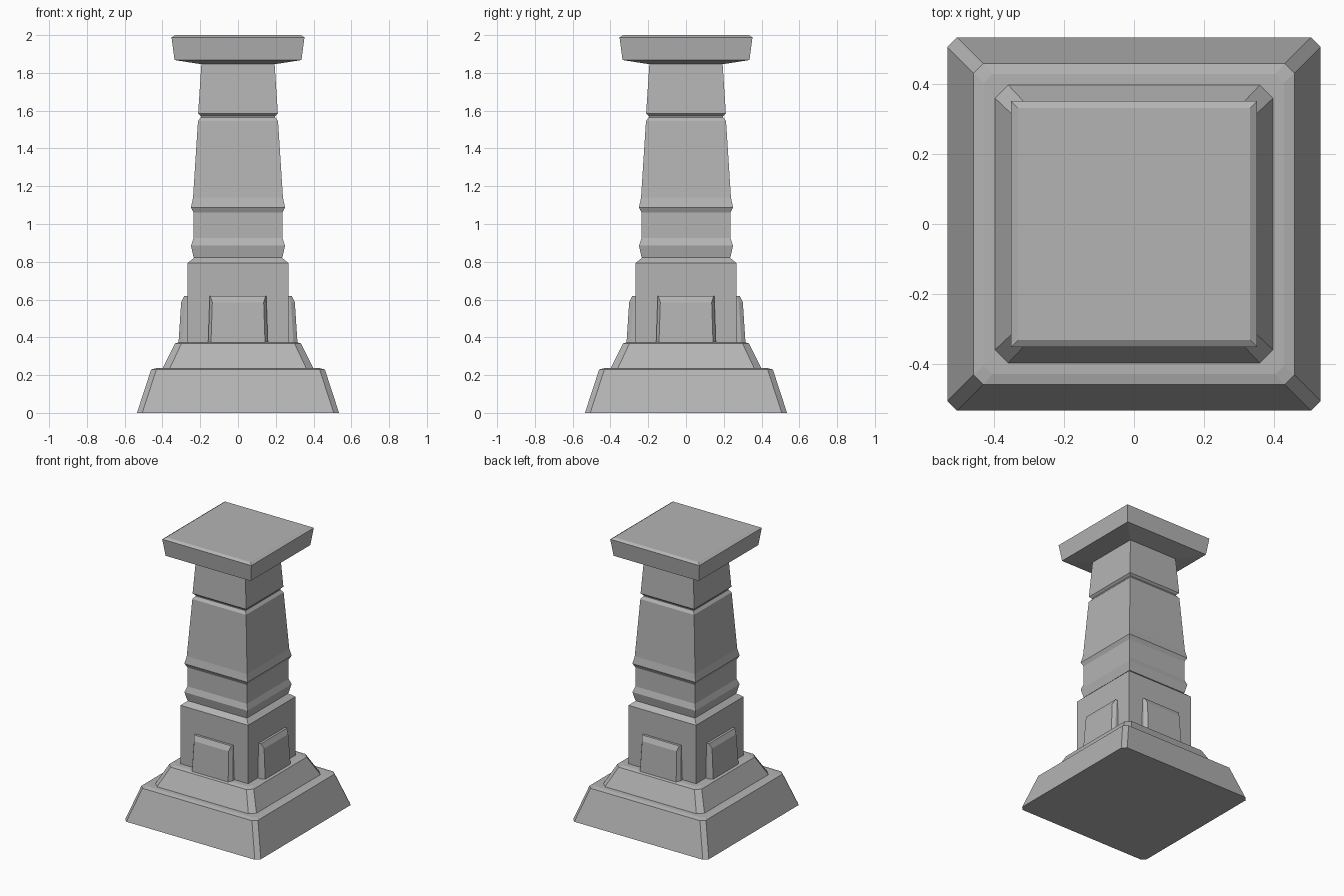
import bpy, bmesh
from math import pi
from mathutils import Matrix

if "Cube" in bpy.data.objects:
    bpy.data.objects.remove(bpy.data.objects["Cube"])

stone = bpy.data.materials.new("stone")
stone.diffuse_color = (0.456, 0.456, 0.456, 1)
stone.use_nodes = True
stone.node_tree.nodes["Principled BSDF"].inputs["Base Color"].default_value = stone.diffuse_color


def loft(name, rings):
    """Skin a stack of equal-length point rings and cap both ends."""
    bm = bmesh.new()
    loops = [[bm.verts.new(p) for p in ring] for ring in rings]
    n = len(loops[0])
    for a, b in zip(loops, loops[1:]):
        for i in range(n):
            j = (i + 1) % n
            bm.faces.new((a[i], a[j], b[j], b[i]))
    bm.faces.new(loops[0][::-1])
    bm.faces.new(loops[-1])
    bmesh.ops.recalc_face_normals(bm, faces=bm.faces[:])
    mesh = bpy.data.meshes.new(name)
    bm.to_mesh(mesh)
    bm.free()
    mesh.materials.append(stone)
    obj = bpy.data.objects.new(name, mesh)
    bpy.context.collection.objects.link(obj)
    return obj


def square(h, z, c=0):
    """Square ring of half-width h, with corners cut by c."""
    if not c:
        return [(-h, -h, z), (h, -h, z), (h, h, z), (-h, h, z)]
    k = h - c
    return [(-k, -h, z), (k, -h, z), (h, -k, z), (h, k, z),
            (k, h, z), (-k, h, z), (-h, k, z), (-h, -k, z)]


# Stepped base with cut corners and slightly crowned tops
loft("base_lower", [square(0.535, 0, 0.028), square(0.46, 0.23, 0.028),
                    square(0.43, 0.237, 0.024)])
loft("base_upper", [square(0.402, 0.23, 0.038), square(0.333, 0.368, 0.034),
                    square(0.305, 0.376, 0.03)])

# Plinth and tapered, moulded shaft
profile = [(0.267, 0.37), (0.267, 0.793), (0.232, 0.822), (0.235, 0.823),
           (0.249, 0.885), (0.235, 0.925), (0.235, 1.06), (0.249, 1.088),
           (0.238, 1.14), (0.212, 1.545), (0.197, 1.565), (0.197, 1.572),
           (0.211, 1.585), (0.193, 1.86)]
loft("shaft", [square(h, z) for h, z in profile])

# Cap slab with sloped underside and bevelled rim
loft("cap", [square(h, z) for h, z in
             [(0.195, 1.846), (0.336, 1.868), (0.352, 1.988), (0.333, 2.0)]])


# Raised panel on each side of the plinth
def panel_ring(z, side, side_y, front, front_y):
    return [(-side, -0.24, z), (-side, -side_y, z), (-front, -front_y, z),
            (front, -front_y, z), (side, -side_y, z), (side, -0.24, z)]


for i, side_name in enumerate(("front", "right", "back", "left")):
    panel = loft("panel_" + side_name, [
        panel_ring(0.37, 0.158, 0.293, 0.143, 0.315),
        panel_ring(0.585, 0.151, 0.28, 0.136, 0.301),
        panel_ring(0.62, 0.150, 0.27, 0.147, 0.284)])
    panel.data.transform(Matrix.Rotation(i * pi / 2, 4, "Z"))
